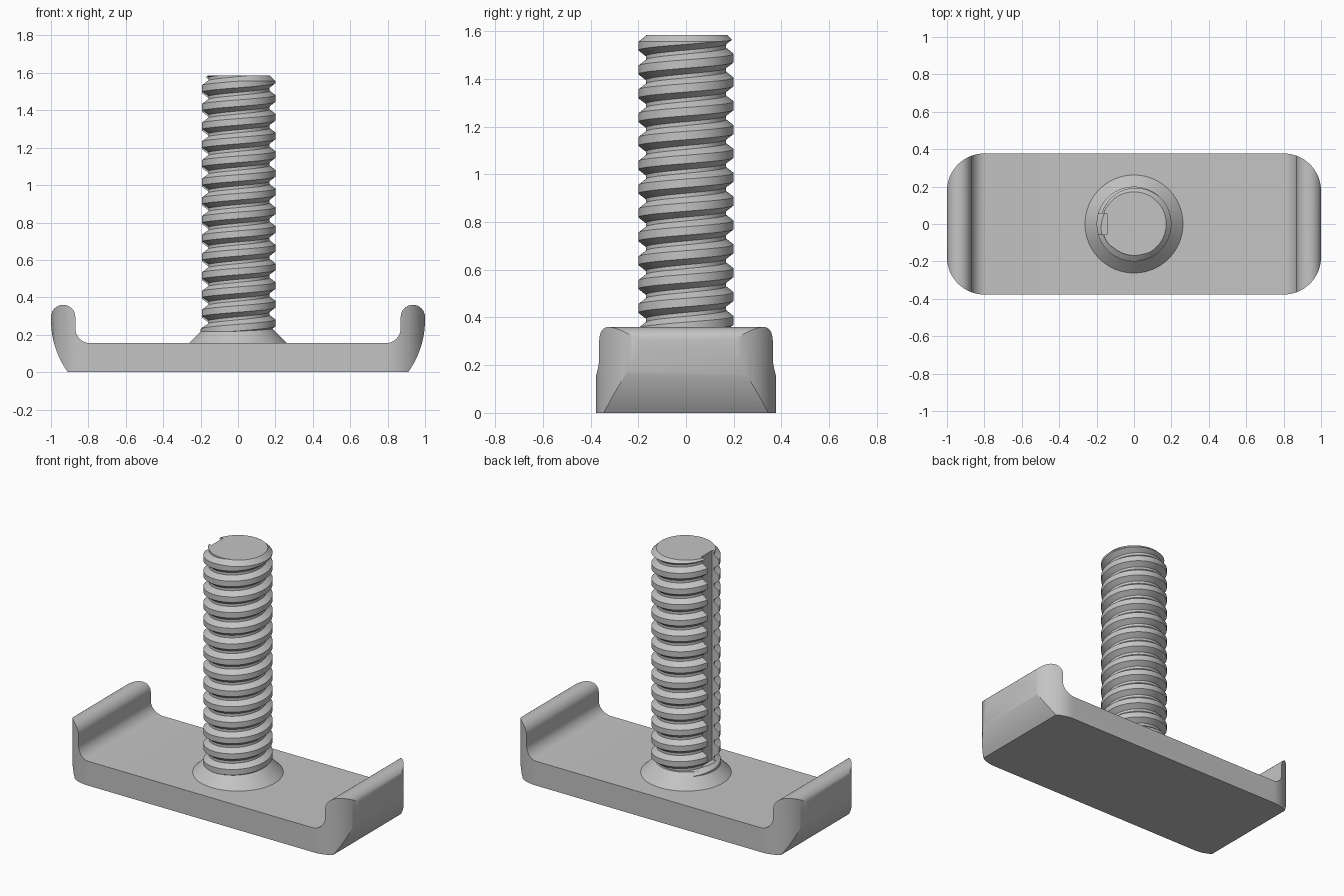
import bpy, bmesh
from math import sin, cos, pi, radians, sqrt, hypot

cube = bpy.data.objects.get("Cube")
if cube:
    bpy.data.objects.remove(cube, do_unlink=True)

steel = bpy.data.materials.new("grey_steel")
steel.use_nodes = True
GREY = (0.55, 0.55, 0.55, 1)
steel.diffuse_color = GREY
steel.node_tree.nodes["Principled BSDF"].inputs["Base Color"].default_value = GREY


def finish(name, bm):
    bmesh.ops.recalc_face_normals(bm, faces=bm.faces)
    mesh = bpy.data.meshes.new(name)
    bm.to_mesh(mesh)
    bm.free()
    mesh.materials.append(steel)
    obj = bpy.data.objects.new(name, mesh)
    bpy.context.collection.objects.link(obj)
    return obj


def prism(name, points, to3d, lo, hi):
    """Extrude a closed 2D outline between two offsets."""
    bm = bmesh.new()
    a = [bm.verts.new(to3d(u, v, lo)) for u, v in points]
    b = [bm.verts.new(to3d(u, v, hi)) for u, v in points]
    bm.faces.new(a)
    bm.faces.new(b)
    for i in range(len(a)):
        j = (i + 1) % len(a)
        bm.faces.new((a[i], a[j], b[j], b[i]))
    return finish(name, bm)


def lathe(name, profile, n=96):
    """Spin (radius, z) points into a closed solid with flat ends."""
    bm = bmesh.new()
    rings = [[bm.verts.new((r * cos(2 * pi * i / n), r * sin(2 * pi * i / n), z))
              for i in range(n)] for r, z in profile]
    for a, b in zip(rings, rings[1:]):
        for i in range(n):
            j = (i + 1) % n
            bm.faces.new((a[i], a[j], b[j], b[i]))
    bm.faces.new(rings[0])
    bm.faces.new(rings[-1])
    return finish(name, bm)


def boolean(obj, cutter, operation):
    bpy.context.view_layer.objects.active = obj
    mod = obj.modifiers.new("cut", "BOOLEAN")
    mod.operation, mod.solver, mod.object = operation, "EXACT", cutter
    bpy.ops.object.modifier_apply(modifier=mod.name)
    bpy.data.objects.remove(cutter, do_unlink=True)


def smooth(obj, angle):
    bpy.ops.object.select_all(action="DESELECT")
    obj.select_set(True)
    bpy.context.view_layer.objects.active = obj
    bpy.ops.object.shade_smooth_by_angle(angle=radians(angle))


def arc(cx, cy, r, start, end, steps):
    return [(cx + r * cos(radians(start + (end - start) * k / steps)),
             cy + r * sin(radians(start + (end - start) * k / steps)))
            for k in range(steps + 1)]


# Base plate: side profile with upturned lips, trimmed by a rounded plan
half = (arc(0.52, 0.28, 0.48, -35.7, 0, 12)
        + arc(0.935, 0.295, 0.065, 0, 180, 16)
        + arc(0.79, 0.235, 0.08, 0, -90, 10))
half[0] = (half[0][0], 0)
outline = half + [(-x, z) for x, z in reversed(half)]
base = prism("base_plate", outline, lambda u, v, w: (u, w, v), -0.5, 0.5)

R, HY = 0.2, 0.377
plan = []
for sx, sy, start in ((1, 1, 0), (-1, 1, 90), (-1, -1, 180), (1, -1, 270)):
    plan += arc(sx * (1 - R), sy * (HY - R), R, start, start + 90, 16)
boolean(base, prism("plan_cutter", plan, lambda u, v, w: (u, v, w), -0.2, 0.6),
        "INTERSECT")
smooth(base, 25)

# Conical collar around the foot of the stud
collar = lathe("collar", [(0.262, 0.15), (0.262, 0.155), (0.18, 0.237)])
smooth(collar, 25)

# Threaded stud: helical grid whose seam steps up by one pitch
PITCH, TOP, N, TURNS = 0.1, 1.585, 96, 18
thread = [(0.2, -0.0175), (0.2, 0.0175), (0.168, 0.042), (0.168, 0.058)]
K = len(thread)
bm = bmesh.new()
cols = []
for i in range(N):
    t = 2 * pi * i / N
    cols.append([bm.verts.new((r * cos(t), r * sin(t),
                               -0.037 + (turn + i / N) * PITCH + dz))
                 for turn in range(TURNS) for r, dz in thread])
ROWS = K * (TURNS - 1)
for i in range(N):
    nxt, shift = (cols[i + 1], 0) if i < N - 1 else (cols[0], K)
    for j in range(ROWS - 1):
        bm.faces.new((cols[i][j], nxt[j + shift], nxt[j + shift + 1], cols[i][j + 1]))
# Trim both ends flat and cap them
for z, up in ((0.16, -1), (TOP, 1)):
    bmesh.ops.bisect_plane(bm, geom=bm.verts[:] + bm.edges[:] + bm.faces[:],
                           plane_co=(0, 0, z), plane_no=(0, 0, up), clear_outer=True)
    rim = [e for e in bm.edges if e.is_boundary
           and all(abs(v.co.z - z) < 1e-4 for v in e.verts)]
    bmesh.ops.contextual_create(bm, geom=rim)
stud = finish("threaded_stud", bm)

# Chamfer the tip, then mill the keyway along the right side
boolean(stud, lathe("tip_cutter", [(0.3, 0.1), (0.3, TOP - 0.128), (0.168, TOP + 0.004)]),
        "INTERSECT")
key = [(-0.3, -0.057), (-0.145, -0.057), (-0.145, 0.057), (-0.3, 0.057)]
boolean(stud, prism("keyway_cutter", key, lambda u, v, w: (u, v, w), 0.25, 1.8),
        "DIFFERENCE")
smooth(stud, 25)
